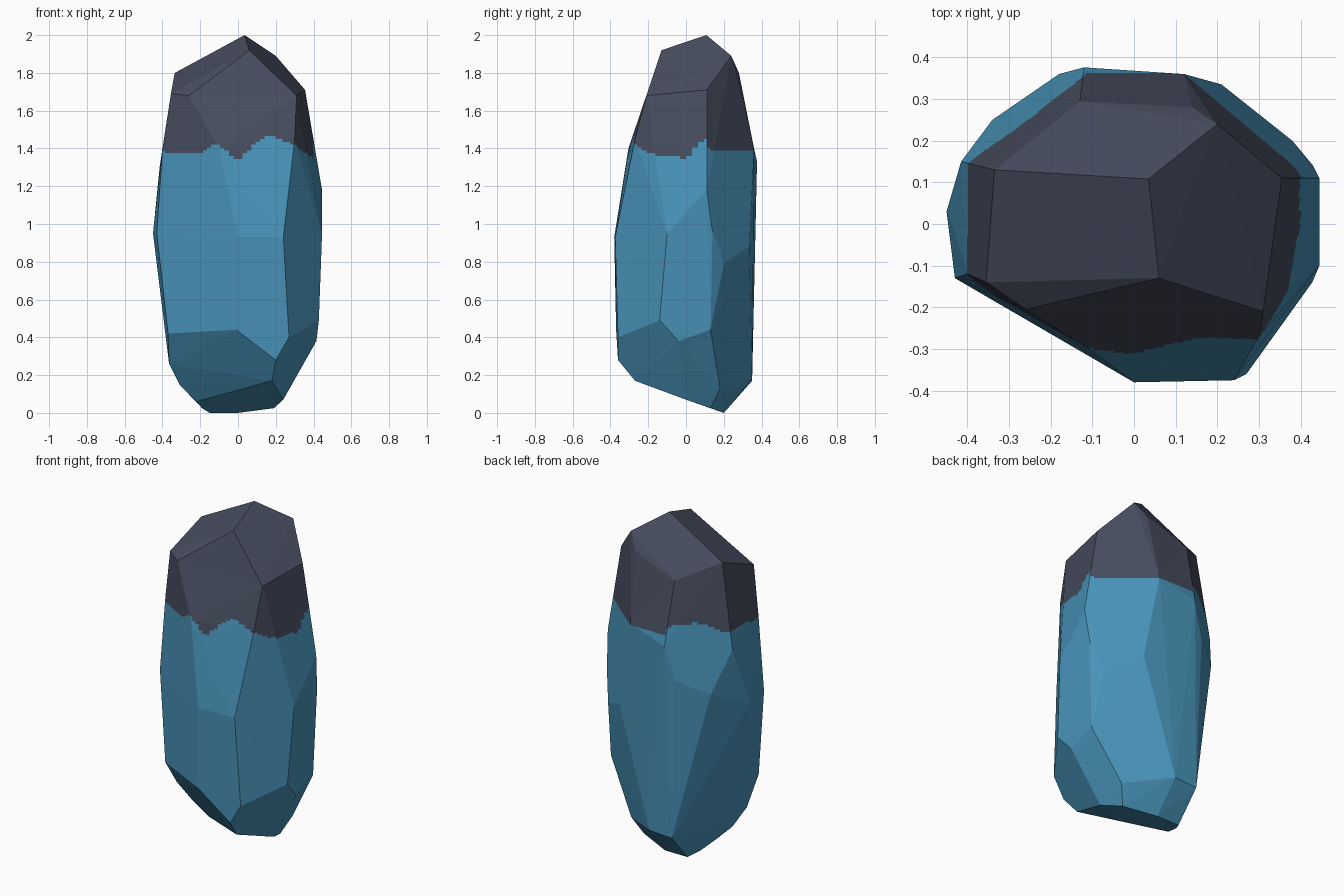
import bpy, bmesh, math
from mathutils import Vector

if "Cube" in bpy.data.objects:
    bpy.data.objects.remove(bpy.data.objects["Cube"])

# corner points of the chiselled rock, from crown to foot
CORNERS = [
    (.035, .108, 2), (.06, -.13, 1.92), (-.335, .13, 1.8), (.2, .24, 1.89), (.14, .28, 1.8),
    (-.13, .295, 1.7), (.355, .11, 1.71), (.31, -.21, 1.68), (-.26, -.205, 1.68), (-.355, -.14, 1.69),
    (.41, .11, 1.4), (.3, -.27, 1.45), (-.1, -.305, 1.4), (.12, .36, 1.4), (-.12, .376, 1.33),
    (-.415, .15, 1.3), (-.4, -.12, 1.4),
    (.445, .11, 1.18), (.445, -.1, .95), (.428, -.14, .49), (0, -.38, .93), (.24, -.375, .93),
    (-.43, -.13, .95), (-.45, .03, .95), (-.34, .25, 1.05), (-.18, .36, 1.13), (.21, .335, .88),
    (.38, .2, .79), (.43, .14, .96),
    (-.01, -.37, .44), (.27, -.36, .4), (.2, -.36, .28), (-.37, -.165, .42), (-.365, -.06, .26),
    (-.31, 0, .15), (-.22, .03, .06), (.18, -.27, .17), (.24, 0, .07), (.19, .13, .025),
    (0, .2, 0), (-.15, .2, 0), (-.19, .13, .025), (-.15, .35, .17), (0, .35, .18),
    (.24, .18, .13), (.41, .13, .44), (.415, -.04, .38),
]
# ragged colour border: (angle around the rock in degrees, height)
BORDER = [(0, 1.35), (14, 1.45), (18, 1.39), (56, 1.39), (105, 1.39), (112, 1.45), (136, 1.46),
          (155, 1.41), (180, 1.40), (202, 1.38), (229, 1.37), (247, 1.43), (270, 1.34),
          (288, 1.43), (300, 1.47), (315, 1.43), (332, 1.37), (360, 1.35)]


def border_height(p):
    a = math.degrees(math.atan2(p.y, p.x)) % 360
    for (a0, z0), (a1, z1) in zip(BORDER, BORDER[1:]):
        if a <= a1:
            return z0 + (z1 - z0) * (a - a0) / (a1 - a0)
    return BORDER[-1][1]


def slice_faces(bm, faces, point, normal):
    geom = set(faces)
    for f in faces:
        geom.update(f.edges)
        geom.update(f.verts)
    bmesh.ops.bisect_plane(bm, geom=list(geom), dist=1e-5, plane_co=point, plane_no=normal)


def make_material(name, rgb):
    m = bpy.data.materials.new(name)
    m.diffuse_color = (*rgb, 1)
    m.use_nodes = True
    m.node_tree.nodes["Principled BSDF"].inputs["Base Color"].default_value = m.diffuse_color
    return m


# faceted body
bm = bmesh.new()
for c in CORNERS:
    bm.verts.new(c)
hull = bmesh.ops.convex_hull(bm, input=bm.verts[:])
loose = {g for g in hull["geom_interior"] + hull["geom_unused"] if isinstance(g, bmesh.types.BMVert)}
bmesh.ops.delete(bm, geom=list(loose), context='VERTS')
bmesh.ops.dissolve_limit(bm, angle_limit=math.radians(3), verts=bm.verts[:], edges=bm.edges[:])
bmesh.ops.triangulate(bm, faces=bm.faces[:])

# fine cuts only inside the band that holds the border
LOW, HIGH = 1.33, 1.48
for z in (LOW, HIGH):
    slice_faces(bm, bm.faces[:], (0, 0, z), (0, 0, 1))


def band():
    return [f for f in bm.faces if LOW < f.calc_center_median().z < HIGH]


for i in range(1, 10):
    slice_faces(bm, band(), (0, 0, LOW + (HIGH - LOW) * i / 10), (0, 0, 1))
for i in range(40):
    a = math.pi * i / 40
    slice_faces(bm, band(), (0, 0, 0), (-math.sin(a), math.cos(a), 0))

# dark cap above the border, blue body below
for f in bm.faces:
    c = f.calc_center_median()
    f.material_index = int(c.z > border_height(c))
    f.smooth = False
bmesh.ops.recalc_face_normals(bm, faces=bm.faces[:])

mesh = bpy.data.meshes.new("rock")
bm.to_mesh(mesh)
bm.free()
mesh.materials.append(make_material("blue stone", (.065, .29, .48)))
mesh.materials.append(make_material("dark slate", (.062, .073, .113)))
rock = bpy.data.objects.new("rock", mesh)
bpy.context.collection.objects.link(rock)
